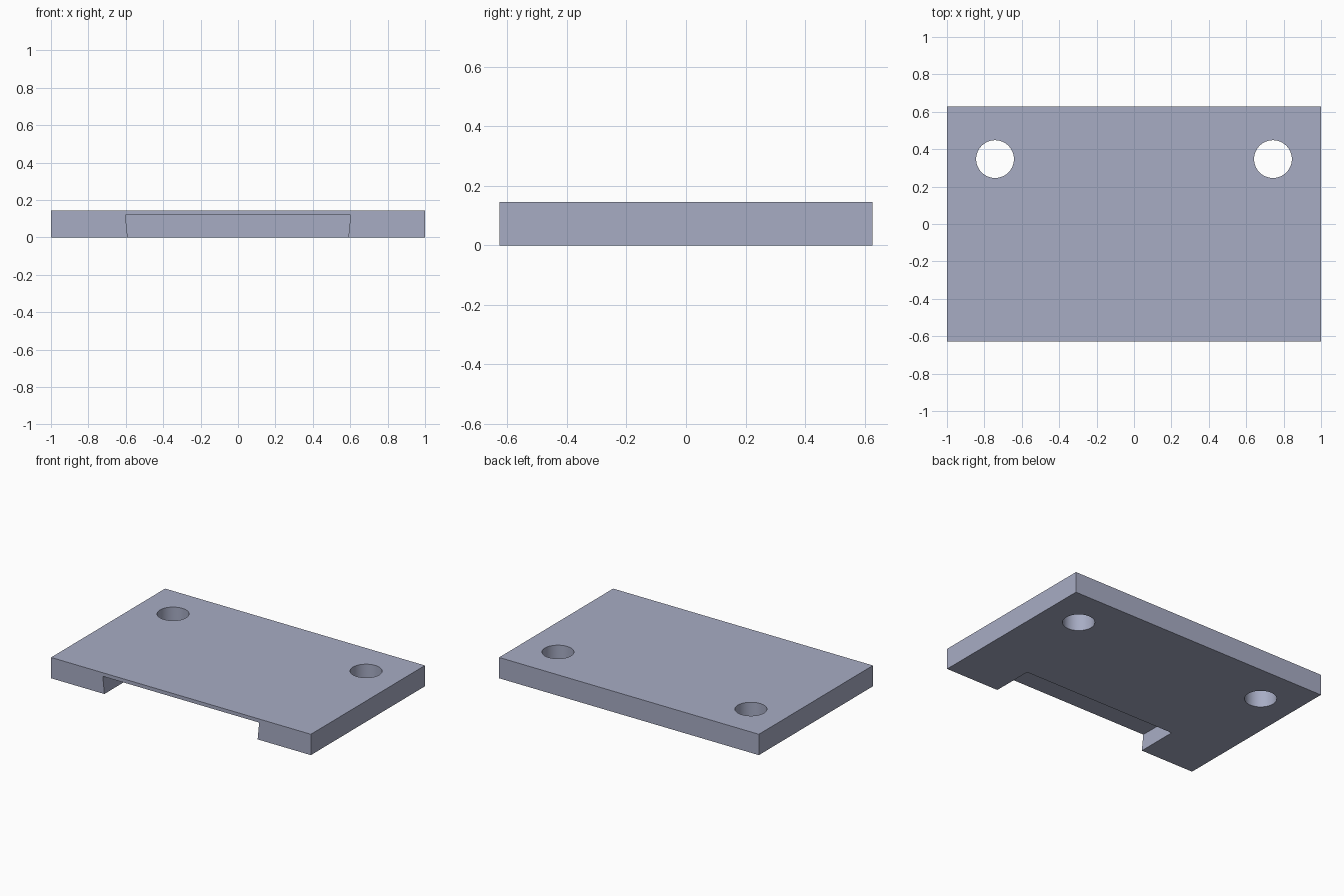
import bpy
import bmesh

if "Cube" in bpy.data.objects:
    bpy.data.objects.remove(bpy.data.objects["Cube"])

W, D, H = 1.0, 0.627, 0.145        # half width, half depth, thickness
POCKET_H, POCKET_D = 0.12, 0.29    # pocket height and depth from the front

mat = bpy.data.materials.new("blue grey")
mat.diffuse_color = (0.386, 0.413, 0.552, 1)
mat.use_nodes = True
mat.node_tree.nodes["Principled BSDF"].inputs["Base Color"].default_value = mat.diffuse_color


def extrude_profile(name, profile, y0, y1):
    """Extrude an x-z outline along y."""
    bm = bmesh.new()
    face = bm.faces.new([bm.verts.new((x, y0, z)) for x, z in profile])
    moved = bmesh.ops.extrude_face_region(bm, geom=[face])["geom"]
    verts = [v for v in moved if isinstance(v, bmesh.types.BMVert)]
    bmesh.ops.translate(bm, verts=verts, vec=(0, y1 - y0, 0))
    bmesh.ops.recalc_face_normals(bm, faces=bm.faces)
    mesh = bpy.data.meshes.new(name)
    bm.to_mesh(mesh)
    bm.free()
    obj = bpy.data.objects.new(name, mesh)
    bpy.context.collection.objects.link(obj)
    mesh.materials.append(mat)
    return obj


def cut(target, cutter):
    """Subtract the cutter and remove it."""
    mod = target.modifiers.new("cut", 'BOOLEAN')
    mod.operation = 'DIFFERENCE'
    mod.solver = 'EXACT'
    mod.object = cutter
    cutter.hide_render = True
    bpy.context.view_layer.objects.active = target
    bpy.ops.object.modifier_apply(modifier=mod.name)
    bpy.data.objects.remove(cutter)


# Flat plate
plate = extrude_profile("mounting_plate", [(-W, 0), (W, 0), (W, H), (-W, H)], -D, D)

# Undercut pocket in the underside, open at the front (walls lean outward going up)
slope = 0.012 / POCKET_H
low = 0.59 - slope * 0.1
high = 0.59 + slope * POCKET_H
pocket = extrude_profile("pocket_cutter",
                         [(-low, -0.1), (low, -0.1), (high, POCKET_H), (-high, POCKET_H)],
                         -D - 0.1, -D + POCKET_D)
cut(plate, pocket)

# Two round through holes near the back corners
for side in (-1, 1):
    bpy.ops.mesh.primitive_cylinder_add(vertices=64, radius=0.101, depth=0.6,
                                        location=(side * 0.743, 0.347, H / 2))
    hole = bpy.context.object
    hole.name = "hole_cutter"
    hole.data.materials.append(mat)
    cut(plate, hole)

# Smooth hole walls, sharp edges
bpy.ops.object.select_all(action='DESELECT')
plate.select_set(True)
bpy.context.view_layer.objects.active = plate
bpy.ops.object.shade_smooth_by_angle()
